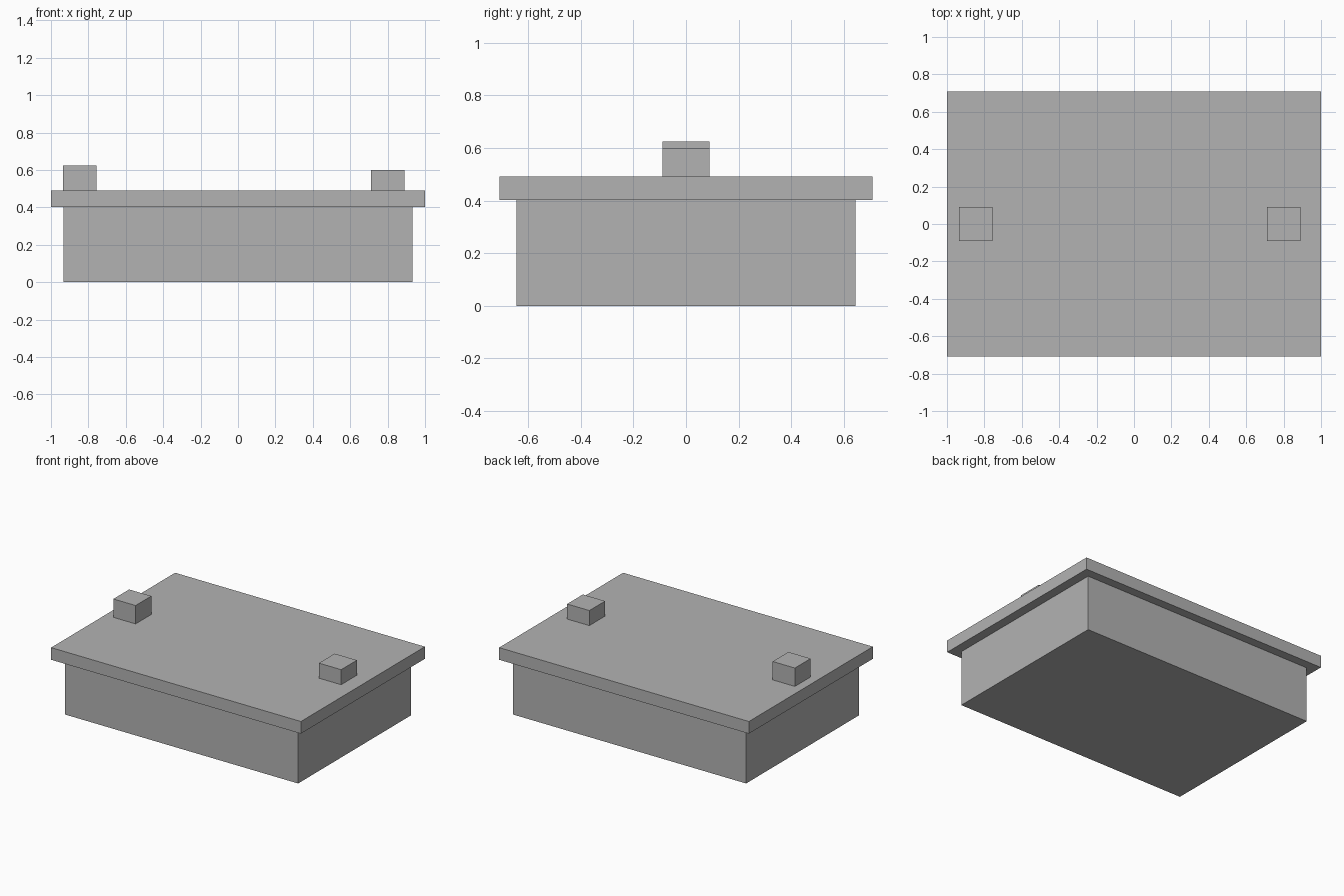
import bpy
import bmesh
from mathutils import Vector

cube = bpy.data.objects.get("Cube")
if cube:
    bpy.data.objects.remove(cube, do_unlink=True)

# Single plain grey
grey = bpy.data.materials.new("plain grey")
grey.use_nodes = True
colour = (0.45, 0.45, 0.45, 1.0)
grey.diffuse_color = colour
grey.node_tree.nodes["Principled BSDF"].inputs["Base Color"].default_value = colour


def box(name, low, high):
    """Flat-shaded box spanning two opposite corners."""
    low, high = Vector(low), Vector(high)
    size, centre = high - low, (low + high) / 2
    bm = bmesh.new()
    bmesh.ops.create_cube(bm, size=1.0)
    bmesh.ops.scale(bm, vec=size, verts=bm.verts)
    mesh = bpy.data.meshes.new(name)
    bm.to_mesh(mesh)
    bm.free()
    mesh.materials.append(grey)
    obj = bpy.data.objects.new(name, mesh)
    obj.location = centre
    bpy.context.collection.objects.link(obj)
    return obj


# Box body and overhanging lid
box("body", (-0.933, -0.645, 0.0), (0.933, 0.645, 0.403))
box("lid", (-1.0, -0.709, 0.403), (1.0, 0.709, 0.491))

# Two knobs on the lid, the right one slightly taller
box("knob_right", (-0.935, -0.09, 0.491), (-0.757, 0.09, 0.624))
box("knob_left", (0.711, -0.09, 0.491), (0.889, 0.09, 0.6))
